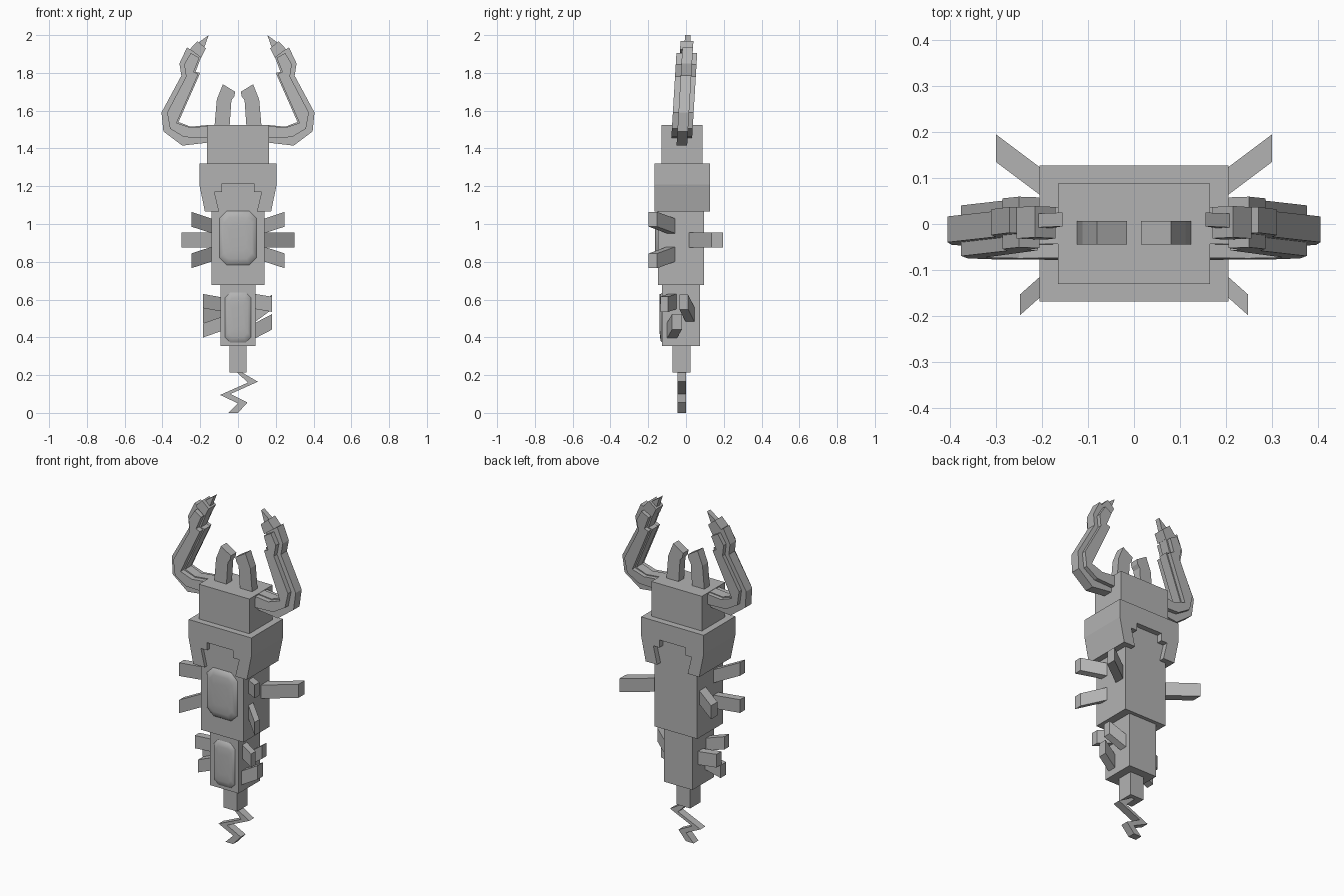
import bpy, bmesh
from mathutils import Vector

if "Cube" in bpy.data.objects:
    bpy.data.objects.remove(bpy.data.objects["Cube"])

shell = bpy.data.materials.new("plain_grey")
shell.use_nodes = True
GREY = (0.45, 0.45, 0.45, 1)
shell.diffuse_color = GREY
shell.node_tree.nodes["Principled BSDF"].inputs["Base Color"].default_value = GREY


def finish(name, bm, smooth=False):
    bmesh.ops.recalc_face_normals(bm, faces=bm.faces)
    mesh = bpy.data.meshes.new(name)
    bm.to_mesh(mesh)
    bm.free()
    mesh.materials.append(shell)
    for poly in mesh.polygons:
        poly.use_smooth = smooth
    obj = bpy.data.objects.new(name, mesh)
    bpy.context.collection.objects.link(obj)
    return obj


def box(name, x, y, z):
    """Box from (min, max) ranges."""
    bm = bmesh.new()
    bmesh.ops.create_cube(bm, size=1)
    for v in bm.verts:
        v.co = [r[0] if c < 0 else r[1] for r, c in zip((x, y, z), v.co)]
    return finish(name, bm)


def plate(name, outline, y0, y1, side=1, lean=0):
    """Front outline extruded along y, optionally leaning back with height."""
    bm = bmesh.new()
    face = bm.faces.new([bm.verts.new((side * x, y0, z)) for x, z in outline])
    ext = bmesh.ops.extrude_face_region(bm, geom=[face])["geom"]
    for v in ext:
        if isinstance(v, bmesh.types.BMVert):
            v.co.y = y1
    for v in bm.verts:
        v.co.y += lean * (v.co.z - 1.45)
    return finish(name, bm)


def leg(name, root, tip, wy, wz):
    """Slanted bar between two upright rectangles."""
    bm = bmesh.new()
    bmesh.ops.create_cube(bm, size=1)
    inward = Vector(root) - Vector(tip)
    for v in bm.verts:
        end = Vector(tip) if v.co.x > 0 else Vector(root) + inward * 0.2
        v.co = end + Vector((0, v.co.y * wy, v.co.z * wz))
    return finish(name, bm)


def dome(name, half_w, z0, z1, back, front):
    """Low rounded swelling with chamfered corners."""
    bm = bmesh.new()
    mid, half_h = (z0 + z1) / 2, (z1 - z0) / 2
    cut = half_w * 0.4
    quarter = [(half_w, half_h - cut), (half_w - cut, half_h)]
    ring = quarter + [(-x, z) for x, z in reversed(quarter)]
    ring += [(-x, -z) for x, z in ring]
    rows = []
    for scale, t in ((1, 0), (0.92, 0.6), (0.75, 0.9), (0.45, 1)):
        y = back + (front - back) * t
        rows.append([bm.verts.new((x * scale, y, mid + z * scale)) for x, z in ring])
    for a, b in zip(rows, rows[1:]):
        for i in range(len(ring)):
            j = (i + 1) % len(ring)
            bm.faces.new((a[i], a[j], b[j], b[i]))
    bm.faces.new(rows[-1])
    return finish(name, bm, True)


# Main trunk
box("head", (-.165, .165), (-.13, .088), (1.3, 1.525))
box("body", (-.14, .14), (-.147, .095), (.678, 1.25))
box("abdomen", (-.093, .093), (-.127, .073), (.355, .70))
box("tail_base", (-.045, .045), (-.072, .025), (.215, .37))
dome("chest_swelling", .1, .78, 1.07, -.145, -.165)
dome("belly_swelling", .07, .37, .64, -.125, -.14)

# Collar with a notch in its lower edge
half = [(.085, 1.215), (.085, 1.17), (.125, 1.17), (.1, 1.065),
        (.175, 1.065), (.205, 1.21), (.205, 1.32)]
plate("collar", half + [(-x, z) for x, z in reversed(half)], -.168, .127)

# Zigzag tail
plate("zigzag_tail", [(-.01, .22), (.02, .215), (.105, .165), (-.04, .1), (.05, .055),
                      (0, 0), (-.05, 0), (0, .05), (-.095, .095), (.052, .16)], -.045, 0)

horn = [(.125, 1.51), (.112, 1.66), (.08, 1.74), (.015, 1.7), (.02, 1.675),
        (.035, 1.655), (.045, 1.51)]
slab = [(.15, 1.525), (.25, 1.515), (.315, 1.54), (.2, 1.80), (.225, 1.805), (.195, 1.885),
        (.27, 1.935), (.31, 1.85), (.3, 1.785), (.405, 1.59), (.395, 1.49),
        (.295, 1.415), (.15, 1.432)]
core = [(.15, 1.52), (.25, 1.51), (.325, 1.535), (.21, 1.795), (.235, 1.805), (.205, 1.88),
        (.25, 1.905), (.285, 1.845), (.275, 1.78), (.375, 1.59), (.36, 1.505),
        (.285, 1.46), (.15, 1.455)]
claw = [(.255, 1.925), (.215, 1.968), (.17, 1.93), (.195, 1.88)]
spike = [(.21, 1.96), (.155, 2.0), (.18, 1.93)]

for label, s in (("left", 1), ("right", -1)):
    # Horns and stepped pincers
    plate(label + "_horn", horn, -.045, .006, s)
    plate(label + "_pincer_edge", slab, -.048, .008, s, .06)
    plate(label + "_pincer_core", core, -.078, .032, s, .06)
    plate(label + "_pincer_claw", claw, -.06, .008, s, .06)
    plate(label + "_pincer_spike", spike, -.038, -.008, s, .06)
    # Body legs
    for part, dz in (("upper", 1), ("lower", -1)):
        leg(f"{label}_{part}_front_leg", (s * .14, -.08, .915 + dz * .075),
            (s * .247, -.175, .915 + dz * .11), .045, .078)
    leg(label + "_back_leg", (s * .14, .045, .915), (s * .3, .165, .915), .06, .08)

# Abdomen legs, uneven between the sides
leg("left_small_leg_front", (.09, -.07, .59), (.18, -.115, .575), .042, .08)
leg("left_small_leg_back", (.09, .022, .52), (.18, -.012, .587), .046, .078)
leg("left_small_leg_low", (.09, -.075, .435), (.18, -.048, .482), .052, .082)
leg("right_small_leg_front", (-.09, -.075, .575), (-.184, -.12, .592), .042, .075)
leg("right_small_leg_back", (-.09, 0, .525), (-.184, -.045, .515), .046, .078)
leg("right_small_leg_low", (-.09, -.07, .47), (-.184, -.085, .437), .05, .075)
